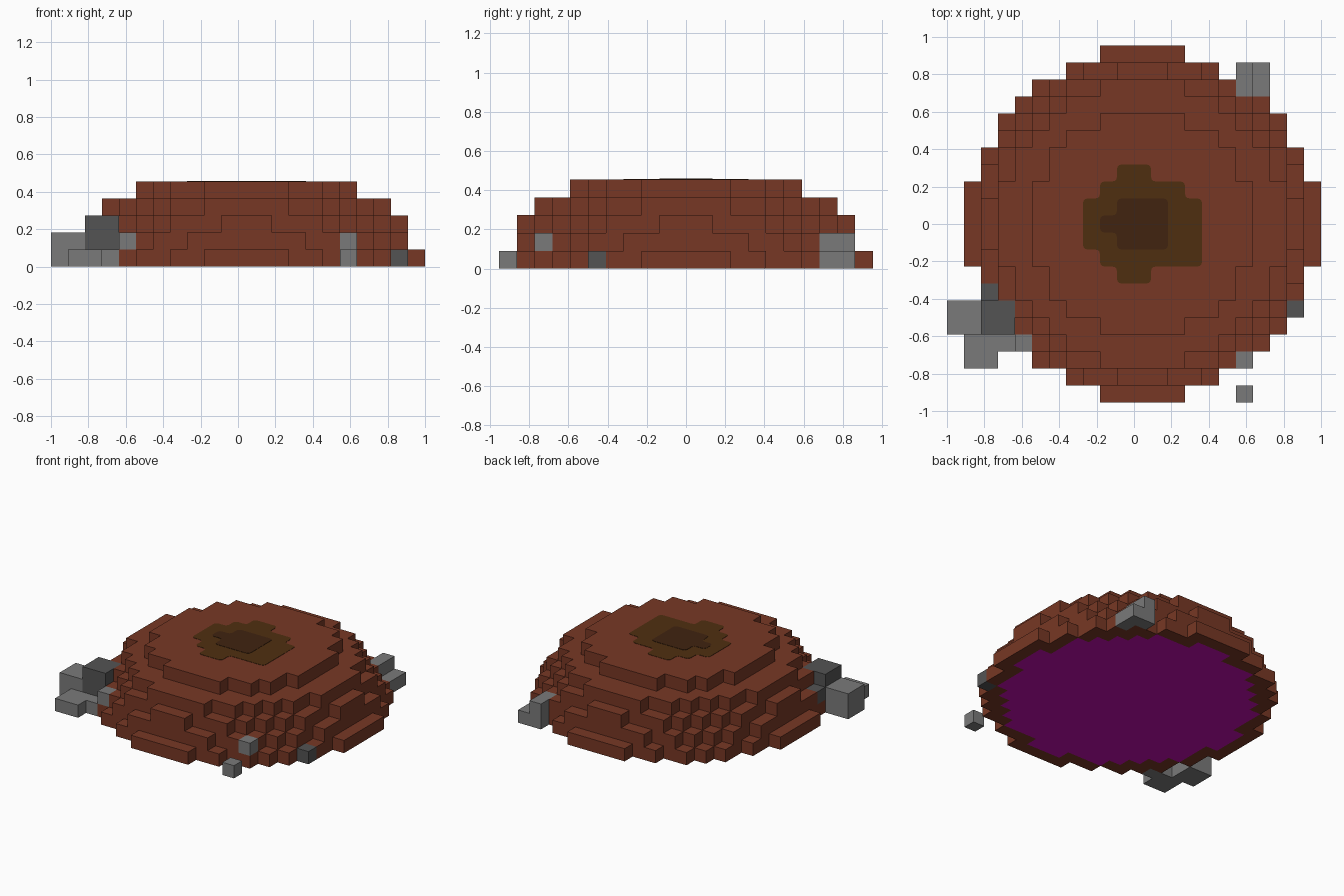
import bpy, bmesh, math
from mathutils import Vector

if "Cube" in bpy.data.objects:
    bpy.data.objects.remove(bpy.data.objects["Cube"])

U = 1 / 11          # edge of one block
OY = -10.5 * U      # y of grid row 0; grid column 0 starts at x = -1


def material(name, rgb):
    m = bpy.data.materials.new(name)
    m.use_nodes = True
    m.diffuse_color = (*rgb, 1)
    bsdf = m.node_tree.nodes["Principled BSDF"]
    bsdf.inputs["Base Color"].default_value = (*rgb, 1)
    bsdf.inputs["Roughness"].default_value = 0.9
    return m


BROWN = material("red brown earth", (0.185, 0.039, 0.018))
PURPLE = material("purple underside", (0.55, 0.004, 0.43))
OLIVE = material("olive brown", (0.078, 0.028, 0.005))
DARK_BROWN = material("dark brown", (0.052, 0.017, 0.005))
LIGHT_GREY = material("light grey stone", (0.195, 0.195, 0.195))
DARK_GREY = material("dark grey stone", (0.088, 0.088, 0.088))


def point(i, j, k):
    return Vector((-1 + i * U, OY + j * U, k * U))


def make_object(name, bm, mats):
    mesh = bpy.data.meshes.new(name)
    bm.to_mesh(mesh)
    bm.free()
    for m in mats:
        mesh.materials.append(m)
    ob = bpy.data.objects.new(name, mesh)
    bpy.context.collection.objects.link(ob)
    return ob


def block_shell(name, cells, mats, rule=None, dissolve=True):
    """Outer skin of a set of blocks; rule(cell, direction) picks the material."""
    bm = bmesh.new()
    for c in sorted(cells):
        for axis in range(3):
            for s in (0, 1):
                d = [0, 0, 0]
                d[axis] = 2 * s - 1
                if tuple(a + b for a, b in zip(c, d)) in cells:
                    continue
                quad = []
                for u, v in ((0, 0), (1, 0), (1, 1), (0, 1)):
                    p = list(c)
                    p[axis] += s
                    p[(axis + 1) % 3] += u
                    p[(axis + 2) % 3] += v
                    quad.append(bm.verts.new(point(*p)))
                f = bm.faces.new(quad if s else quad[::-1])
                f.material_index = rule(c, d) if rule else 0
    bmesh.ops.remove_doubles(bm, verts=bm.verts, dist=1e-4)
    if dissolve:
        bmesh.ops.dissolve_limit(bm, angle_limit=0.01, verts=bm.verts,
                                 edges=bm.edges, delimit={'MATERIAL'})
    return make_object(name, bm, mats)


def box(i0, i1, j0, j1, k0, k1):
    return {(i, j, k) for i in range(i0, i1) for j in range(j0, j1)
            for k in range(k0, k1)}


# Stepped round mound: squared radius of each layer, in blocks
CX, CY = 11, 10
LAYERS = [105, 92, 84, 70, 42]


def dist2(i, j):
    return (i - CX) ** 2 + (j - CY) ** 2


mound = {(i, j, k) for k, r2 in enumerate(LAYERS)
         for i in range(22) for j in range(21) if dist2(i, j) <= r2}
# Purple floor inside a one-block brown rim on the underside
block_shell("mound", mound, [BROWN, PURPLE],
            lambda c, d: int(d[2] < 0 and dist2(c[0], c[1]) <= 84), dissolve=False)


# Crater paint: thin plates with rounded corners on the flat top
def plate(name, rows, z0, thick, mat):
    bm = bmesh.new()
    for j, i0, i1 in rows:
        for i in range(i0, i1):
            bm.faces.new([bm.verts.new(point(a, b, 0)) for a, b in
                          ((i, j), (i + 1, j), (i + 1, j + 1), (i, j + 1))])
    bmesh.ops.remove_doubles(bm, verts=bm.verts, dist=1e-4)
    bmesh.ops.dissolve_limit(bm, angle_limit=0.01, verts=bm.verts, edges=bm.edges)
    bmesh.ops.bevel(bm, geom=bm.verts[:], offset=0.025, segments=3,
                    profile=0.5, affect='VERTICES')
    top = bmesh.ops.extrude_face_region(bm, geom=bm.faces[:])["geom"]
    for v in bm.verts:
        v.co.z = z0
    for v in top:
        if isinstance(v, bmesh.types.BMVert):
            v.co.z = z0 + thick
    bmesh.ops.recalc_face_normals(bm, faces=bm.faces)
    return make_object(name, bm, [mat])


TOP = 5 * U
plate("crater_ring", [(7, 10, 12), (8, 9, 15), (9, 8, 15), (10, 8, 15),
                      (11, 8, 15), (12, 9, 14), (13, 10, 12)], TOP, 0.002, OLIVE)
plate("crater_centre", [(9, 10, 13), (10, 9, 13), (11, 10, 13)],
      TOP + 0.001, 0.003, DARK_BROWN)

# Loose stones: (name, material, blocks)
STONES = [
    ("right_light_stone", LIGHT_GREY, box(0, 2, 4, 6, 0, 2)),
    ("right_low_stones", LIGHT_GREY, box(1, 3, 2, 4, 0, 1) | box(3, 4, 3, 4, 0, 1)),
    ("right_step_stone", LIGHT_GREY, box(4, 5, 3, 4, 1, 2)),
    ("right_dark_stone", DARK_GREY, box(2, 4, 4, 6, 1, 3) | box(2, 3, 6, 7, 1, 2)),
    ("front_small_stone", LIGHT_GREY, box(17, 18, 0, 1, 0, 1)),
    ("front_step_stone", LIGHT_GREY, box(17, 18, 2, 3, 1, 2)),
    ("left_dark_stone", DARK_GREY, box(20, 21, 5, 6, 0, 1)),
    ("back_stone", LIGHT_GREY, box(17, 19, 18, 20, 0, 1) | box(17, 18, 18, 20, 1, 2)),
]
for name, mat, cells in STONES:
    block_shell(name, cells - mound, [mat])
